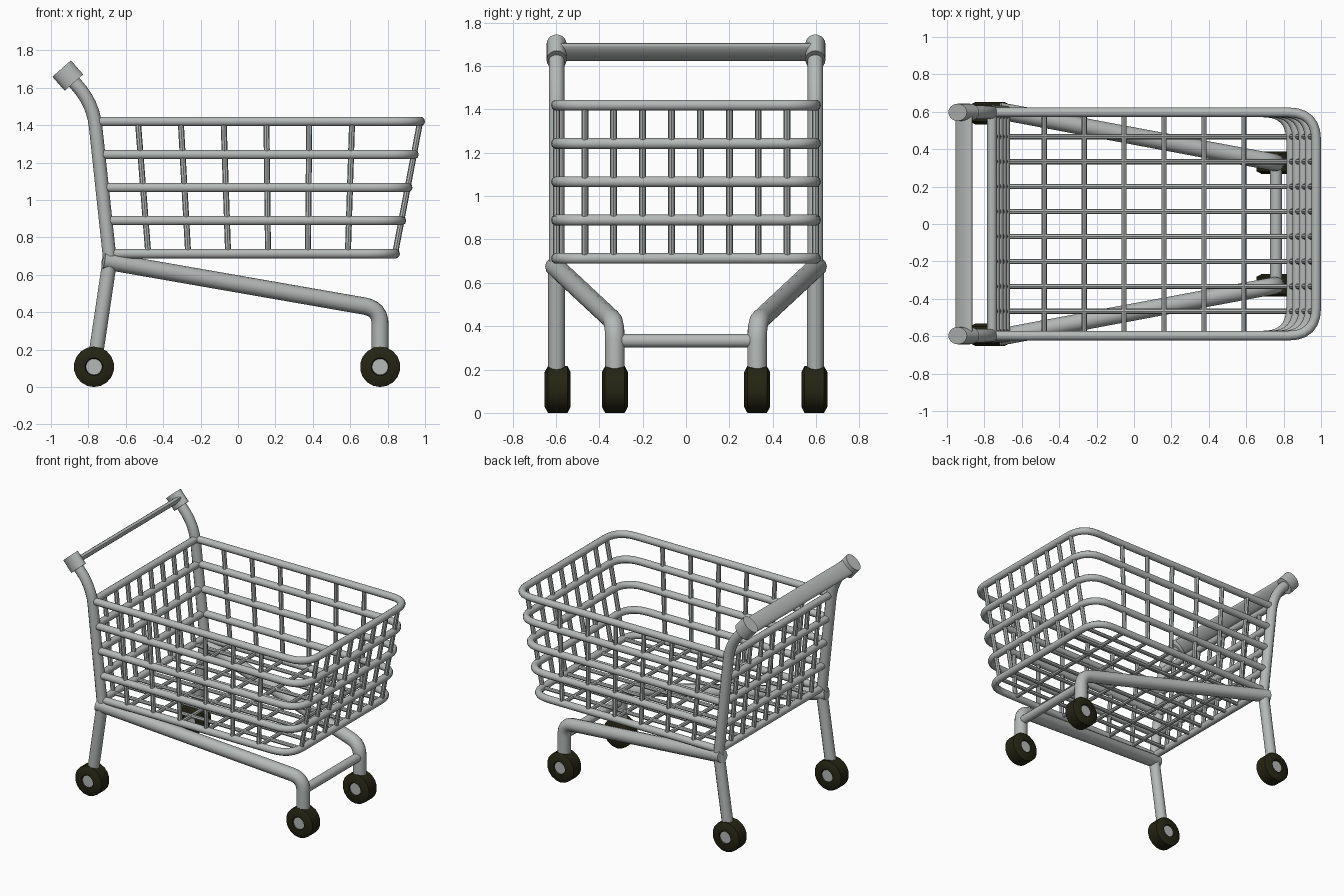
import bpy, bmesh, math
from mathutils import Vector, Matrix

if "Cube" in bpy.data.objects:
    bpy.data.objects.remove(bpy.data.objects["Cube"])


def material(name, rgb):
    m = bpy.data.materials.new(name)
    m.diffuse_color = (*rgb, 1)
    m.use_nodes = True
    m.node_tree.nodes["Principled BSDF"].inputs["Base Color"].default_value = m.diffuse_color
    return m


STEEL = material("grey steel", (0.46, 0.485, 0.475))
RUBBER = material("dark rubber", (0.018, 0.018, 0.007))


def fillet(pts, radii, closed=False, steps=6):
    """Round each corner of a path by a quadratic arc of the given reach."""
    pts = [Vector(p) for p in pts]
    out = []
    for i, p in enumerate(pts):
        r = radii[i]
        if r == 0 or (not closed and i in (0, len(pts) - 1)):
            out.append(p)
            continue
        a = p + (pts[i - 1] - p).normalized() * r
        b = p + (pts[(i + 1) % len(pts)] - p).normalized() * r
        for k in range(steps + 1):
            t = k / steps
            out.append(a * (1 - t) ** 2 + p * 2 * t * (1 - t) + b * t * t)
    return out


def tubes(name, paths, radius, res=3, closed=False):
    """One mesh of round tubes swept along the paths."""
    cu = bpy.data.curves.new(name, 'CURVE')
    cu.dimensions = '3D'
    cu.bevel_depth = radius
    cu.bevel_resolution = res
    cu.use_fill_caps = True
    for path in paths:
        sp = cu.splines.new('POLY')
        sp.points.add(len(path) - 1)
        for pt, co in zip(sp.points, path):
            pt.co = (*co, 1)
        sp.use_cyclic_u = closed
    cu.materials.append(STEEL)
    ob = bpy.data.objects.new(name, cu)
    bpy.context.collection.objects.link(ob)
    select(ob)
    bpy.ops.object.convert(target='MESH')
    smooth(bpy.context.object)


def select(ob):
    bpy.ops.object.select_all(action='DESELECT')
    ob.select_set(True)
    bpy.context.view_layer.objects.active = ob


def smooth(ob):
    select(ob)
    bpy.ops.object.shade_smooth_by_angle(angle=math.radians(40))


def mesh_object(name, bm, mats):
    bmesh.ops.recalc_face_normals(bm, faces=bm.faces)
    me = bpy.data.meshes.new(name)
    bm.to_mesh(me)
    bm.free()
    for m in mats:
        me.materials.append(m)
    ob = bpy.data.objects.new(name, me)
    bpy.context.collection.objects.link(ob)
    smooth(ob)


def elliptic_rod(name, centre, axis, major, minor_dir, minor, length):
    """Elliptical cylinder: major half-width across, minor along minor_dir."""
    z = Vector(axis).normalized()
    y = Vector(minor_dir).normalized()
    x = y.cross(z)
    bm = bmesh.new()
    bmesh.ops.create_cone(bm, cap_ends=True, segments=20, radius1=1, radius2=1, depth=length)
    rot = Matrix((x * major, y * minor, z)).transposed().to_4x4()
    bm.transform(Matrix.Translation(centre) @ rot)
    mesh_object(name, bm, [STEEL])


def wheel(name, x, y):
    prof = [(-.05, 0), (-.05, .043), (-.06, .048), (-.06, .08), (-.045, .108),
            (.045, .108), (.06, .08), (.06, .048), (.05, .043), (.05, 0)]
    bm = bmesh.new()
    vs = [bm.verts.new((0, a, r)) for a, r in prof]
    es = [bm.edges.new(e) for e in zip(vs, vs[1:])]
    bmesh.ops.spin(bm, geom=vs + es, cent=(0, 0, 0), axis=(0, 1, 0),
                   angle=math.tau, steps=18)
    bmesh.ops.remove_doubles(bm, verts=bm.verts, dist=1e-4)
    # hub discs are steel, the rest is tyre
    for f in bm.faces:
        f.material_index = 0 if max(math.hypot(v.co.x, v.co.z) for v in f.verts) < .046 else 1
    bm.transform(Matrix.Translation((x, y, .108)))
    mesh_object(name, bm, [STEEL, RUBBER])


def back_x(z):
    return -.685 - .1 * (z - .68)


W = .597                       # half width of basket and rear posts
LOW, TOP = .713, 1.42
FRONT_LOW, FRONT_TOP = .84, .974

# basket hoops
hoops = []
for i in range(5):
    t = i / 4
    z = LOW + (TOP - LOW) * t
    f, b = FRONT_LOW + (FRONT_TOP - FRONT_LOW) * t, back_x(z)
    hoops.append(fillet([(b, -W, z), (f, -W, z), (f, W, z), (b, W, z)],
                        [.03, .15, .15, .03], closed=True))
tubes("basket_hoops", hoops, .026, 3, closed=True)

# basket wires: floor, front, back and sides
ys = [-.467 + .1334 * i for i in range(8)]
xs = [(-.48 + .2135 * i, -.535 + .229 * i) for i in range(6)]
tubes("floor_wires", [[(back_x(LOW), y, LOW), (FRONT_LOW, y, LOW)] for y in ys]
      + [[(a, -W, LOW), (a, W, LOW)] for a, _ in xs], .014, 2)
tubes("front_wires", [[(FRONT_LOW, y, LOW), (FRONT_TOP, y, TOP)] for y in ys], .016, 2)
tubes("back_wires", [[(back_x(LOW), y, LOW), (back_x(TOP), y, TOP)] for y in ys], .016, 2)
tubes("side_wires", [[(a, s * W, LOW), (b, s * W, TOP)] for a, b in xs for s in (-1, 1)], .016, 2)

# frame, handle caps and wheels on both sides
up_left = Vector((-.66, 0, .75))     # direction of the handle ends
along = Vector((.75, 0, .66))        # wide direction of the handle section
grip = Vector((-.91, 0, 1.665))
for s, side in ((-1, "right"), (1, "left")):
    y = s * W
    tubes(f"{side}_rear_post", [fillet([(-.683, y, .66), (-.775, y, 1.52), (-.91, y, 1.665)],
                                       [0, .13, 0])], .036, 4)
    tubes(f"{side}_rear_leg", [[(-.685, y, .68), (-.768, y, .12)]], .039, 4)
    tubes(f"{side}_lower_rail", [fillet([(-.72, s * .605, .676), (.76, s * .328, .418),
                                         (.76, s * .328, .12)], [0, .085, 0])], .046, 4)
    elliptic_rod(f"{side}_handle_cap", grip + Vector((0, y, 0)), up_left, .066, (0, 1, 0), .046, .1)
    wheel(f"{side}_rear_wheel", -.77, s * .592)
    wheel(f"{side}_front_wheel", .76, s * .328)

# flat handle bar and front cross bar
elliptic_rod("handle_bar", grip, (0, 1, 0), .058, up_left, .02, 2 * W)
tubes("front_cross_bar", [[(.76, -.328, .333), (.76, .328, .333)]], .032, 4)
